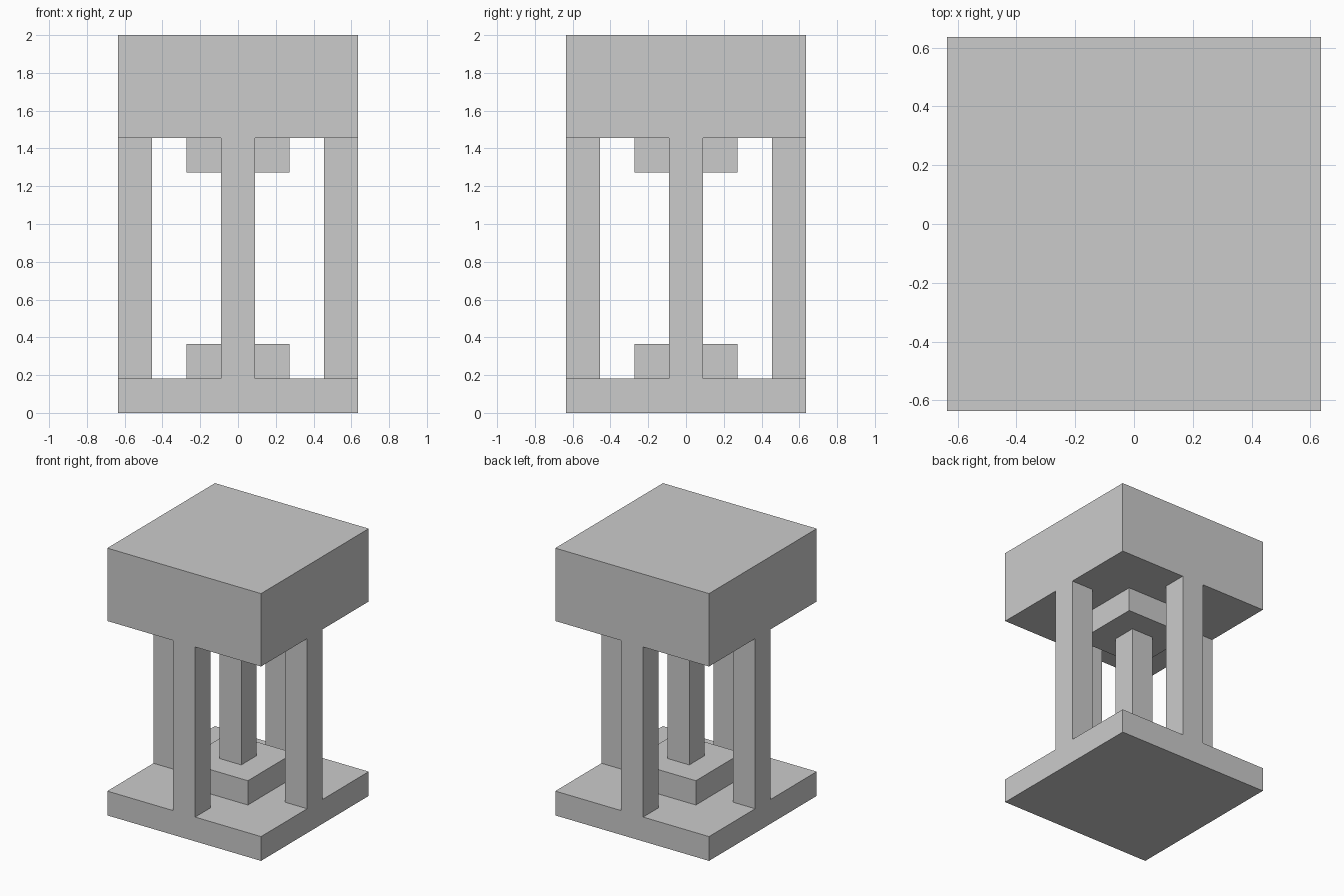
import bpy

if "Cube" in bpy.data.objects:
    bpy.data.objects.remove(bpy.data.objects["Cube"])

U = 2 / 11  # the model sits on an 11-unit-high block grid


def box(name, half, z0, z1, cx=0, cy=0):
    """Square block: half width, bottom and top height, centre, in grid units."""
    bpy.ops.mesh.primitive_cube_add(size=1, location=(cx * U, cy * U, (z0 + z1) / 2 * U))
    ob = bpy.context.object
    ob.name = name
    ob.scale = (2 * half * U, 2 * half * U, (z1 - z0) * U)
    bpy.ops.object.transform_apply(location=False, rotation=False, scale=True)
    return ob


# Base slab and heavy top block
box("base_slab", 3.5, 0, 1)
box("top_block", 3.5, 8, 11)

# Central column with its stepped foot and head
box("column_foot", 1.5, 1, 2)
box("center_column", 0.5, 2, 7)
box("column_head", 1.5, 7, 8)

# Outer posts, flush with the middle of each side
for side, x, y in (("front", 0, -3), ("back", 0, 3), ("left", -3, 0), ("right", 3, 0)):
    box(side + "_post", 0.5, 1, 8, x, y)
